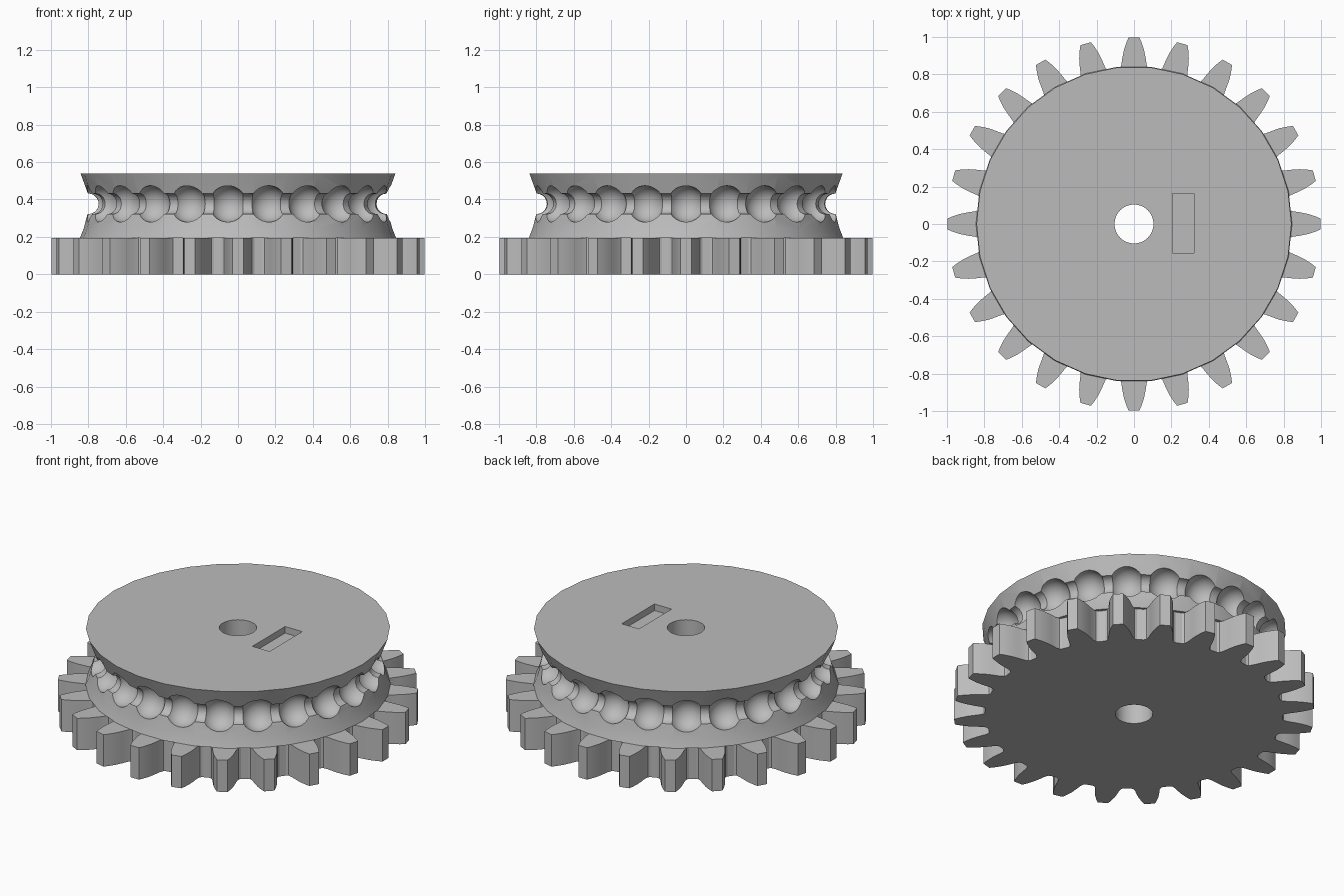
import bpy, bmesh, math
from mathutils import Matrix, Vector

old = bpy.data.objects.get("Cube")
if old:
    bpy.data.objects.remove(old, do_unlink=True)

TEETH, POCKETS = 24, 23
GEAR_TOP, TOP, GROOVE_Z = 0.195, 0.54, 0.377

grey = bpy.data.materials.new("plain grey")
grey.use_nodes = True
grey.diffuse_color = (0.5, 0.5, 0.5, 1)
grey.node_tree.nodes["Principled BSDF"].inputs["Base Color"].default_value = (0.5, 0.5, 0.5, 1)


def make(name, bm):
    bmesh.ops.recalc_face_normals(bm, faces=bm.faces)
    mesh = bpy.data.meshes.new(name)
    bm.to_mesh(mesh)
    bm.free()
    mesh.materials.append(grey)
    obj = bpy.data.objects.new(name, mesh)
    bpy.context.collection.objects.link(obj)
    return obj


def lathe(name, profile, sides, closed=False):
    """Revolve (radius, height) points; open profiles get flat end caps."""
    bm = bmesh.new()
    rings = [[bm.verts.new((r * math.cos(math.tau * i / sides),
                            r * math.sin(math.tau * i / sides), z))
              for i in range(sides)] for r, z in profile]
    pairs = list(zip(rings, rings[1:]))
    if closed:
        pairs.append((rings[-1], rings[0]))
    else:
        bm.faces.new(rings[0])
        bm.faces.new(rings[-1])
    for a, b in pairs:
        for i in range(sides):
            j = (i + 1) % sides
            bm.faces.new((a[i], a[j], b[j], b[i]))
    return make(name, bm)


def cut(obj, *cutters):
    bpy.ops.object.select_all(action='DESELECT')
    bpy.context.view_layer.objects.active = obj
    for cutter in cutters:
        mod = obj.modifiers.new("cut", 'BOOLEAN')
        mod.operation, mod.solver, mod.object = 'DIFFERENCE', 'EXACT', cutter
        bpy.ops.object.modifier_apply(modifier=mod.name)


def smooth(obj, degrees):
    bpy.ops.object.select_all(action='DESELECT')
    obj.select_set(True)
    bpy.context.view_layer.objects.active = obj
    bpy.ops.object.shade_smooth_by_angle(angle=math.radians(degrees))


# Gear: one tooth flank (radius, half width), mirrored and repeated
flank = [(0.82, 0.088), (0.828, 0.076), (0.85, 0.068), (0.89, 0.062),
         (0.93, 0.054), (0.97, 0.041), (0.998, 0.029)]
tooth = [(r, -w) for r, w in flank] + [(r, w) for r, w in reversed(flank)]
bm = bmesh.new()
outline = []
for k in range(TEETH):
    turn = Matrix.Rotation(math.tau * k / TEETH, 3, 'Z')
    outline += [bm.verts.new(turn @ Vector((r, w, 0))) for r, w in tooth]
base = bm.faces.new(outline)
wall = bmesh.ops.extrude_face_region(bm, geom=[base])["geom"]
bmesh.ops.translate(bm, vec=(0, 0, GEAR_TOP),
                    verts=[v for v in wall if isinstance(v, bmesh.types.BMVert)])
gear = make("toothed_gear", bm)

# Pulley wheel with waisted rim
pulley = lathe("chain_pulley", [(0.845, GEAR_TOP), (0.825, 0.245), (0.808, 0.31),
                                (0.785, GROOVE_Z), (0.802, 0.43), (0.842, TOP)], 30)

# Cutters: cord groove, ball pockets, shaft bore, shallow slot
groove = lathe("groove_cutter",
               [(0.8 + 0.055 * math.cos(math.tau * i / 20),
                 GROOVE_Z + 0.055 * math.sin(math.tau * i / 20)) for i in range(20)],
               92, closed=True)
bm = bmesh.new()
for k in range(POCKETS):
    spot = Matrix.Rotation(math.tau * k / POCKETS, 4, 'Z') @ Matrix.Translation((0.8, 0, GROOVE_Z))
    bmesh.ops.create_uvsphere(bm, u_segments=28, v_segments=16, radius=0.098, matrix=spot)
pockets = make("pocket_cutter", bm)
bore = lathe("bore_cutter", [(0.104, -0.1), (0.104, 0.7)], 40)
bm = bmesh.new()
bmesh.ops.create_cube(bm, size=1, matrix=Matrix.Translation((0.263, 0.004, TOP))
                      @ Matrix.Diagonal((0.116, 0.316, 0.08, 1)))
slot = make("slot_cutter", bm)

cut(gear, bore)
cut(pulley, groove, pockets, bore, slot)
for cutter in (groove, pockets, bore, slot):
    bpy.data.objects.remove(cutter, do_unlink=True)
smooth(gear, 25)
smooth(pulley, 25)
